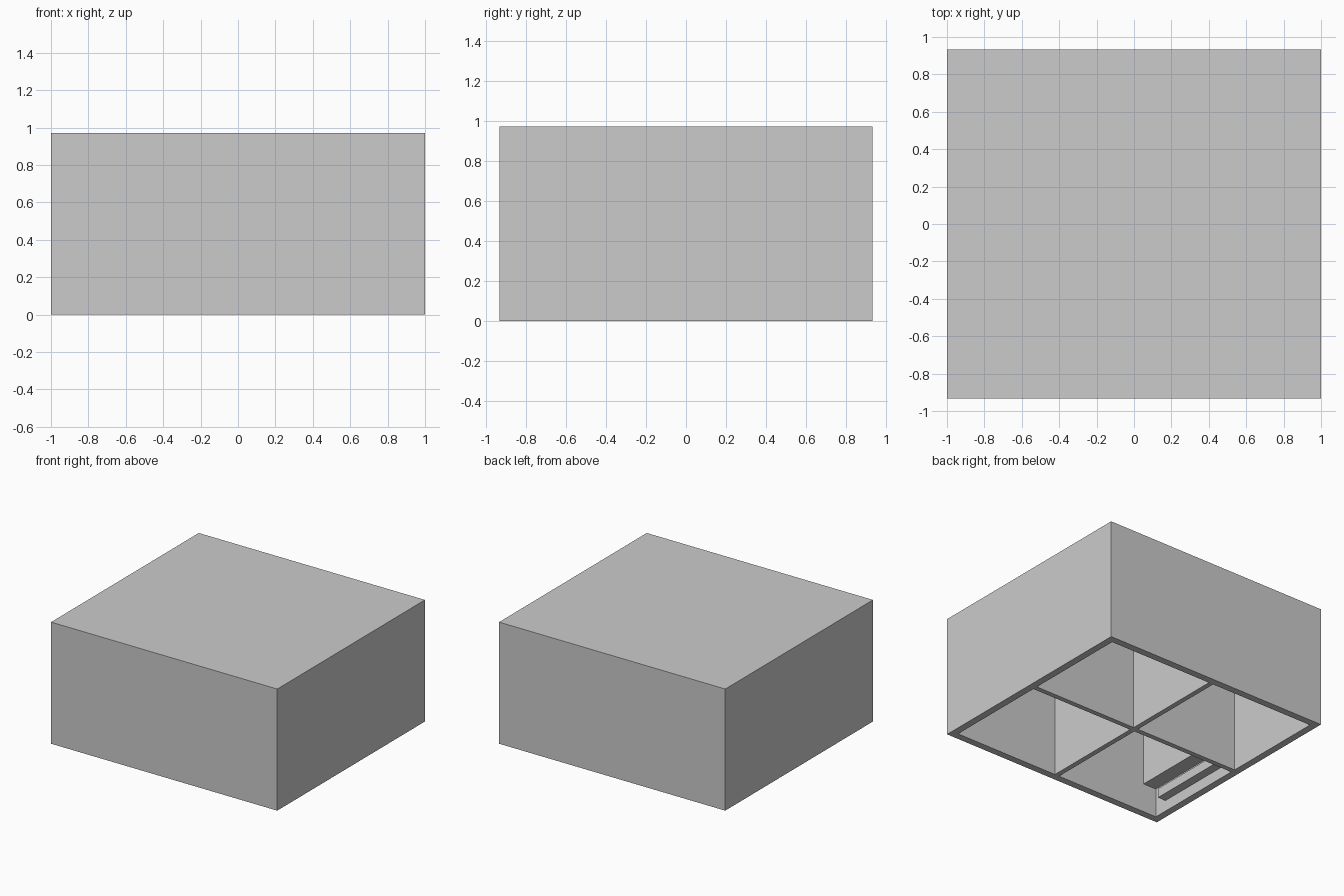
import bpy, bmesh
from mathutils import Vector

if "Cube" in bpy.data.objects:
    bpy.data.objects.remove(bpy.data.objects["Cube"])

HX, HY, H = 1.0, 0.9325, 0.972      # half width, half depth, height
WALL, PART, ROOF = 0.057, 0.02, 0.03  # outer wall, half partition, roof slab


def finish(name, bm):
    bmesh.ops.recalc_face_normals(bm, faces=bm.faces)
    mesh = bpy.data.meshes.new(name)
    bm.to_mesh(mesh)
    bm.free()
    obj = bpy.data.objects.new(name, mesh)
    bpy.context.collection.objects.link(obj)
    return obj


def box(name, lo, hi):
    lo, hi = Vector(lo), Vector(hi)
    bm = bmesh.new()
    bmesh.ops.create_cube(bm, size=1)
    for v in bm.verts:
        v.co = (lo + hi) / 2 + v.co * (hi - lo)
    return finish(name, bm)


def raise_faces(bm, faces, height):
    """Extrude faces straight up and keep the originals."""
    ext = bmesh.ops.extrude_face_region(bm, geom=faces, use_keep_orig=True)
    verts = [g for g in ext["geom"] if isinstance(g, bmesh.types.BMVert)]
    bmesh.ops.translate(bm, vec=(0, 0, height), verts=verts)


# Shell: floor plan grid, extruded up for the outside, then for each room
def plan(h):
    return [-h, -h + WALL, -PART, PART, h - WALL, h]


xs, ys = plan(HX), plan(HY)
bm = bmesh.new()
grid = [[bm.verts.new((x, y, 0)) for y in ys] for x in xs]
cells = {(i, j): bm.faces.new((grid[i][j], grid[i + 1][j],
                               grid[i + 1][j + 1], grid[i][j + 1]))
         for i in range(5) for j in range(5)}
raise_faces(bm, list(cells.values()), H)
rooms = [cells[i, j] for i in (1, 3) for j in (1, 3)]
for f in rooms:
    raise_faces(bm, [f], H - ROOF)
bmesh.ops.delete(bm, geom=rooms, context="FACES_ONLY")
bmesh.ops.dissolve_limit(bm, angle_limit=0.01, verts=bm.verts, edges=bm.edges)
finish("partitioned_shell", bm)

# Fittings on the left wall of the front left room
IN = -HX + WALL
box("wall_cabinet", (IN, -HY + WALL, 0.234), (-0.826, -PART, H - ROOF))
box("low_rail", (IN, -0.767, 0.089), (-0.873, -0.12, 0.163))
